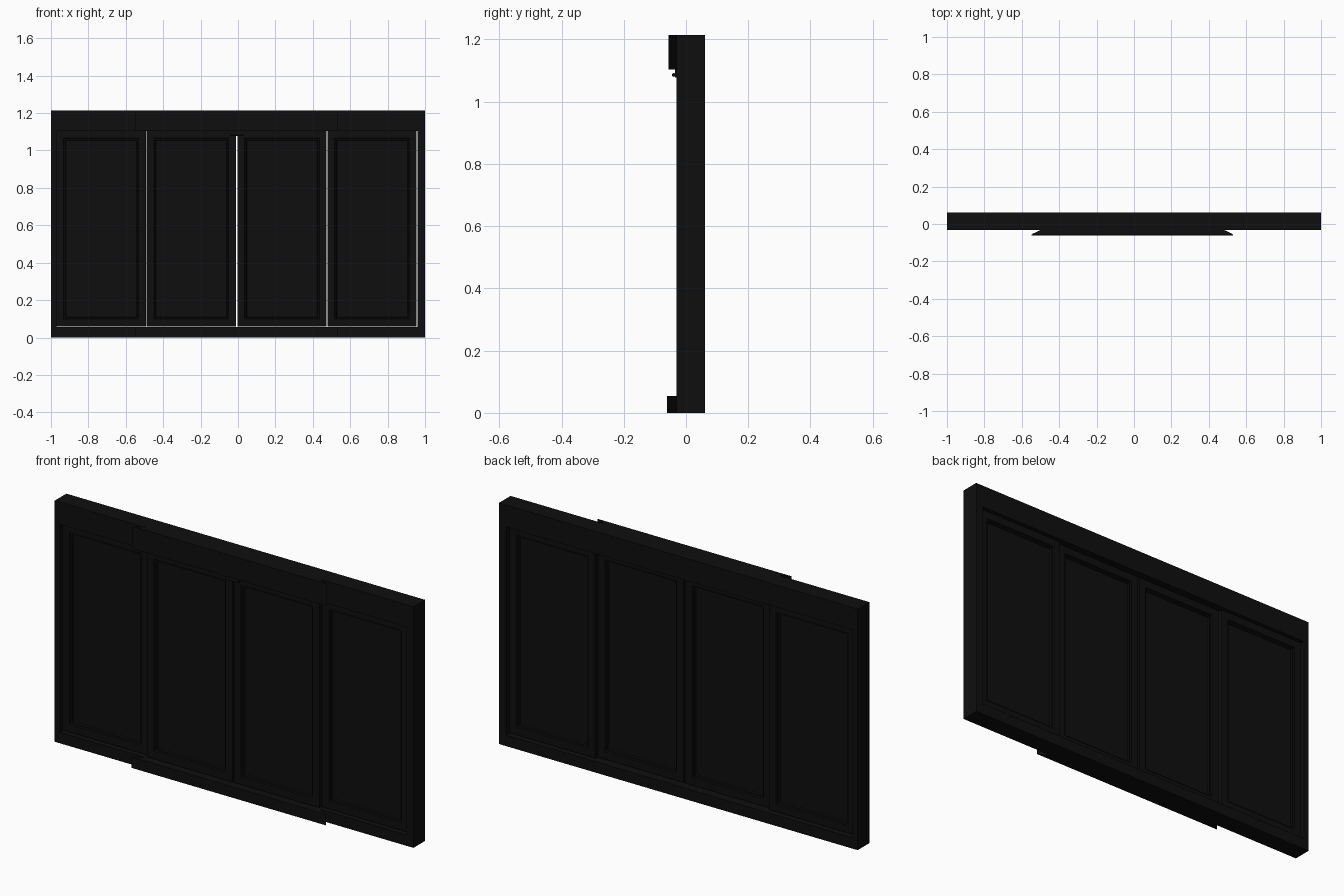
import bpy, bmesh, math
from mathutils import Matrix

if "Cube" in bpy.data.objects:
    bpy.data.objects.remove(bpy.data.objects["Cube"])

black = bpy.data.materials.new("black_paint")
black.diffuse_color = (0.0045, 0.0045, 0.0045, 1)
black.use_nodes = True
black.node_tree.nodes["Principled BSDF"].inputs["Base Color"].default_value = black.diffuse_color


def finish(name, bm):
    bmesh.ops.recalc_face_normals(bm, faces=bm.faces)
    mesh = bpy.data.meshes.new(name)
    bm.to_mesh(mesh)
    bm.free()
    mesh.materials.append(black)
    ob = bpy.data.objects.new(name, mesh)
    bpy.context.collection.objects.link(ob)
    return ob


def add_box(bm, x0, x1, y0, y1, z0, z1):
    m = Matrix.Translation(((x0 + x1) / 2, (y0 + y1) / 2, (z0 + z1) / 2))
    m = m @ Matrix.Diagonal((x1 - x0, y1 - y0, z1 - z0, 1))
    return bmesh.ops.create_cube(bm, size=1, matrix=m)


def box(name, *dims):
    bm = bmesh.new()
    add_box(bm, *dims)
    return finish(name, bm)


def rail(name, z0, z1, front):
    # plan outline with a splayed projection in the middle of the front
    pts = [(-1, .061), (1, .061), (1, -.031), (.48, -.031), (.532, front),
           (-.55, front), (-.497, -.031), (-1, -.031)]
    bm = bmesh.new()
    face = bm.faces.new([bm.verts.new((x, y, z0)) for x, y in pts])
    top = bmesh.ops.extrude_face_region(bm, geom=[face])["geom"]
    bmesh.ops.translate(bm, vec=(0, 0, z1 - z0),
                        verts=[v for v in top if isinstance(v, bmesh.types.BMVert)])
    return finish(name, bm)


def door(name, x0, x1, y0, y1):
    # framed leaf with a recessed, bevelled field on both sides
    bm = bmesh.new()
    add_box(bm, x0, x1, y0, y1, .06, 1.104)
    bm.normal_update()
    for f in [f for f in bm.faces if abs(f.normal.y) > .9]:
        for width, depth in ((.038, 0), (.003, -.007), (.006, 0), (.003, -.008)):
            bmesh.ops.inset_region(bm, faces=[f], thickness=width, depth=depth,
                                   use_even_offset=True)
    return finish(name, bm)


# outer frame
rail("bottom_rail", 0, .055, -.061)
rail("top_rail", 1.103, 1.215, -.056)
box("left_jamb", -1, -.97, -.031, .061, .055, 1.103)
box("right_jamb", .96, 1, -.031, .061, .055, 1.103)

# four leaves, the middle pair slightly forward
door("left_outer_panel", -.97, -.493, -.012, .04)
door("left_middle_panel", -.488, -.012, -.028, .024)
door("right_middle_panel", -.003, .473, -.028, .024)
door("right_outer_panel", .478, .955, -.012, .04)

# small catch under the top rail
box("catch_plate", -.04, .03, -.036, -.027, 1.078, 1.104)
bm = bmesh.new()
bmesh.ops.create_cone(bm, cap_ends=True, segments=16, radius1=.006, radius2=.006, depth=.07,
                      matrix=Matrix.Translation((-.005, -.039, 1.086))
                      @ Matrix.Rotation(math.pi / 2, 4, 'Y'))
finish("catch_roller", bm)
